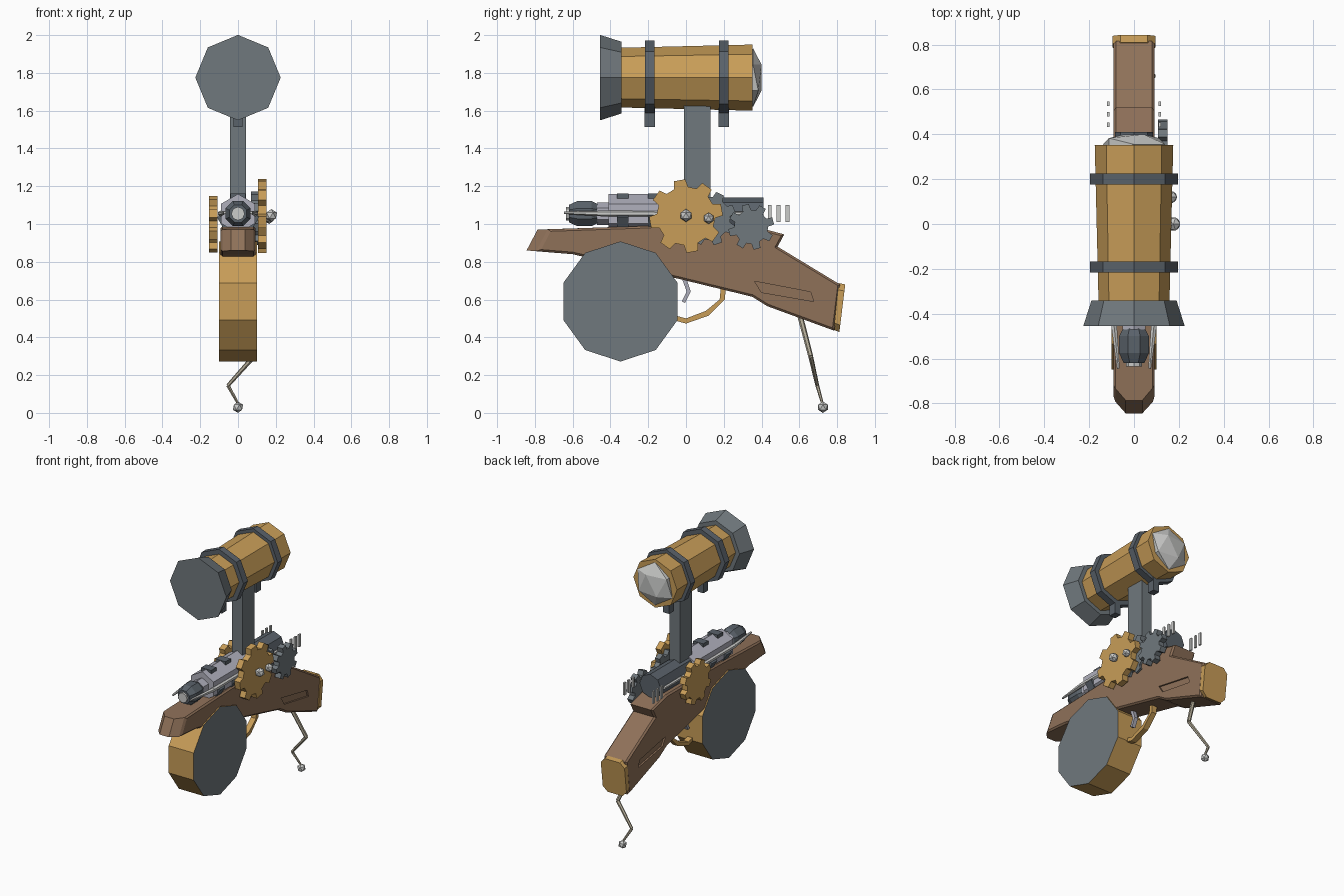
import bpy, bmesh, math
from mathutils import Vector, Matrix

if "Cube" in bpy.data.objects:
    bpy.data.objects.remove(bpy.data.objects["Cube"])


def material(name, rgb):
    m = bpy.data.materials.new(name)
    lin = [((c / 255 + 0.055) / 1.055) ** 2.4 for c in rgb]
    m.diffuse_color = (*lin, 1)
    m.use_nodes = True
    m.node_tree.nodes["Principled BSDF"].inputs["Base Color"].default_value = m.diffuse_color
    return m


GOLD = material("brass", (200, 157, 88))
GREY = material("grey_steel", (112, 120, 125))
DARK = material("dark_steel", (90, 98, 106))
WOOD = material("brown_wood", (143, 113, 89))
PALE = material("pale_alloy", (176, 176, 188))
LIGHT = material("light_metal", (203, 204, 202))
WIRE = material("tarnished_wire", (178, 170, 150))


def finish(name, bm, *mats):
    bmesh.ops.recalc_face_normals(bm, faces=bm.faces)
    me = bpy.data.meshes.new(name)
    bm.to_mesh(me)
    bm.free()
    for m in mats:
        me.materials.append(m)
    ob = bpy.data.objects.new(name, me)
    bpy.context.collection.objects.link(ob)
    return ob


def prism_bm(pts, x0, x1):
    """Side profile of (y, z) points extruded along x."""
    bm = bmesh.new()
    a = [bm.verts.new((x0, y, z)) for y, z in pts]
    b = [bm.verts.new((x1, y, z)) for y, z in pts]
    bm.faces.new(a)
    bm.faces.new(b[::-1])
    n = len(pts)
    for i in range(n):
        j = (i + 1) % n
        bm.faces.new((a[i], b[i], b[j], a[j]))
    bmesh.ops.recalc_face_normals(bm, faces=bm.faces)
    return bm


def prism(name, pts, x0, x1, mat):
    return finish(name, prism_bm(pts, x0, x1), mat)


def box(name, x0, x1, y0, y1, z0, z1, mat):
    return prism(name, [(y0, z0), (y1, z0), (y1, z1), (y0, z1)], x0, x1, mat)


def turned(name, rings, sides, z, mat, phase=math.pi / 2):
    """Rings of (y, radius) lofted along the y axis at height z."""
    bm = bmesh.new()
    loops = []
    for y, r in rings:
        loops.append([bm.verts.new((r * math.cos(phase + k * math.tau / sides), y,
                                    z + r * math.sin(phase + k * math.tau / sides)))
                      for k in range(sides)])
    for p, q in zip(loops, loops[1:]):
        for k in range(sides):
            j = (k + 1) % sides
            bm.faces.new((p[k], p[j], q[j], q[k]))
    bm.faces.new(loops[0])
    bm.faces.new(loops[-1][::-1])
    return finish(name, bm, mat)


def gem(name, loc, r, mat, sy=1):
    bm = bmesh.new()
    bmesh.ops.create_icosphere(bm, subdivisions=1, radius=r,
                               matrix=Matrix.Translation(loc) @ Matrix.Diagonal((1, sy, 1, 1)))
    return finish(name, bm, mat)


def rod(name, pts, radii, mat, sides=6):
    """Tapered straight segments through the points."""
    bm = bmesh.new()
    for i in range(len(pts) - 1):
        a, b = Vector(pts[i]), Vector(pts[i + 1])
        d = b - a
        m = Matrix.Translation((a + b) / 2) @ d.to_track_quat('Z', 'Y').to_matrix().to_4x4()
        bmesh.ops.create_cone(bm, cap_ends=True, segments=sides, radius1=radii[i],
                              radius2=radii[i + 1], depth=d.length, matrix=m)
    return finish(name, bm, mat)


def gear(name, y, z, root, tip, teeth, x0, x1, mat, turn=0.0):
    pts = []
    pitch = math.tau / teeth
    for k in range(teeth):
        for f, r in ((-0.31, root), (-0.2, tip), (0.2, tip), (0.31, root)):
            a = turn + (k + f) * pitch
            pts.append((y + r * math.cos(a), z + r * math.sin(a)))
    return prism(name, pts, x0, x1, mat)


# Wooden stock: extruded profile, chamfered nose and edges
profile = [(-.844, .86), (-.786, .97), (-.2, .99), (.35, .99), (.52, .945), (.485, .88),
           (.815, .68), (.785, .435), (.43, .565), (.35, .615), (-.04, .71), (-.6, .84)]
bm = prism_bm(profile, -.092, .092)
nose = [e for e in bm.edges if all(v.co.y < -.78 for v in e.verts)
        and abs(e.verts[0].co.x - e.verts[1].co.x) < .01]
bmesh.ops.bevel(bm, geom=nose, offset=.055, segments=1, affect='EDGES')
bm.normal_update()
rim = [e for e in bm.edges if sum(abs(f.normal.x) > .99 for f in e.link_faces) == 1]
bmesh.ops.bevel(bm, geom=rim, offset=.011, segments=1, affect='EDGES')
stock = finish("stock", bm, WOOD)

# Recessed panel on both sides of the stock
panel = [(.362, .697), (.66, .64), (.676, .59), (.40, .638)]
for s, side in ((-1, "left"), (1, "right")):
    cutter = prism("panel_cutter_" + side, panel, s * .08, s * .13, WOOD)
    cutter.hide_render = True
    cutter.hide_viewport = True
    mod = stock.modifiers.new("panel_" + side, 'BOOLEAN')
    mod.operation = 'DIFFERENCE'
    mod.object = cutter

# Butt plate with clipped corners
bm = prism_bm([(.782, .44), (.812, .428), (.843, .68), (.808, .687)], -.095, .095)
corners = [e for e in bm.edges if abs(e.verts[0].co.x - e.verts[1].co.x) < .01
           and abs(e.verts[0].co.z - e.verts[1].co.z) < .05]
bmesh.ops.bevel(bm, geom=corners, offset=.035, segments=1, affect='EDGES')
finish("butt_plate", bm, GOLD)

# Drum magazine: brass rim, steel side faces
drum = [(-.347 + .318 * math.sin(k * math.tau / 10), .59 + .318 * math.cos(k * math.tau / 10))
        for k in range(10)]
bm = prism_bm(drum, -.1, .1)
for f in bm.faces:
    f.material_index = int(abs(f.normal.x) > .9)
finish("drum_magazine", bm, GOLD, GREY)

# Trigger and guard
prism("trigger_guard", [(.212, .67), (.205, .6), (.12, .515), (0, .473), (-.1, .50),
                        (-.09, .525), (0, .50), (.105, .54), (.178, .6), (.186, .68)],
      -.02, .02, GOLD)
prism("trigger", [(-.025, .72), (.0, .72), (.025, .642), (-.005, .582), (-.022, .59),
                  (.004, .642)], -.014, .014, PALE)

# Crooked rear leg with ball foot
rod("rear_leg", [(0, .605, .51), (.085, .66, .30), (-.053, .695, .145), (0, .722, .05)],
    [.015, .013, .010, .007], WIRE)
gem("leg_foot", (0, .725, .03), .03, LIGHT)

# Barrel: muzzle, hexagonal jacket with vents, rear housing
BZ = 1.055
turned("muzzle", [(-.62, .05), (-.575, .072), (-.5, .072), (-.46, .05), (-.38, .05)], 8, BZ, DARK,
       math.pi / 8)
turned("bore", [(-.635, .036), (-.6, .036)], 8, BZ, LIGHT)
turned("barrel_collar", [(-.47, .06), (-.40, .06)], 6, BZ, PALE)
turned("barrel_jacket", [(-.41, .104), (.03, .104)], 6, BZ, PALE)
turned("rear_housing", [(.02, .085), (.41, .085)], 8, BZ, DARK)
for y in (-.335, -.17):
    for k, ang in enumerate((0, 120, 240)):
        vent = box("jacket_vent", -.04, .04, y - .03, y + .03, .065, .106, DARK)
        vent.matrix_world = (Matrix.Translation((0, 0, BZ))
                             @ Matrix.Rotation(math.radians(ang), 4, 'Y'))

# Side spikes and floating fins on both sides
for s, side in ((-1, "left"), (1, "right")):
    rod("side_spike_" + side, [(s * .092, .38, BZ), (s * .092, -.42, BZ), (s * .07, -.645, BZ + .005)],
        [.011, .016, .007], LIGHT)
    for y in (.443, .49, .537):
        box("fin_" + side, s * .115 - .006, s * .115 + .006, y - .01, y + .01, 1.01, 1.10, LIGHT)

# Gears and their hubs
gear("main_gear", 0, 1.042, .155, .195, 8, .106, .15, GOLD, math.radians(10))
gear("middle_gear", .12, 1.03, .115, .145, 8, .07, .108, GREY, math.radians(20))
gear("rear_gear", .345, .985, .09, .122, 8, .106, .15, GREY, math.radians(15))
gear("left_gear", .08, .998, .12, .153, 8, -.153, -.108, GOLD, math.radians(22))
gem("main_hub", (.176, 0, 1.045), .034, LIGHT)
gem("middle_hub", (.165, .12, 1.03), .03, LIGHT)

# Scope post
box("scope_post", -.042, .042, -.01, .13, 1.02, 1.64, GREY)

# Scope: body, bell, lens and bands with feet
SZ = 1.775
turned("scope_body", [(-.35, .158), (.352, .175)], 8, SZ, GOLD)
turned("scope_bell", [(-.455, .226), (-.342, .19)], 8, SZ, GREY)
gem("scope_lens", (0, .355, SZ), .155, LIGHT, .34)
for y in (-.192, .2):
    turned("scope_band", [(y - .025, .196), (y + .025, .196)], 8, SZ, DARK)
    box("band_foot", -.024, .024, y - .027, y + .027, 1.513, 1.62, DARK)
